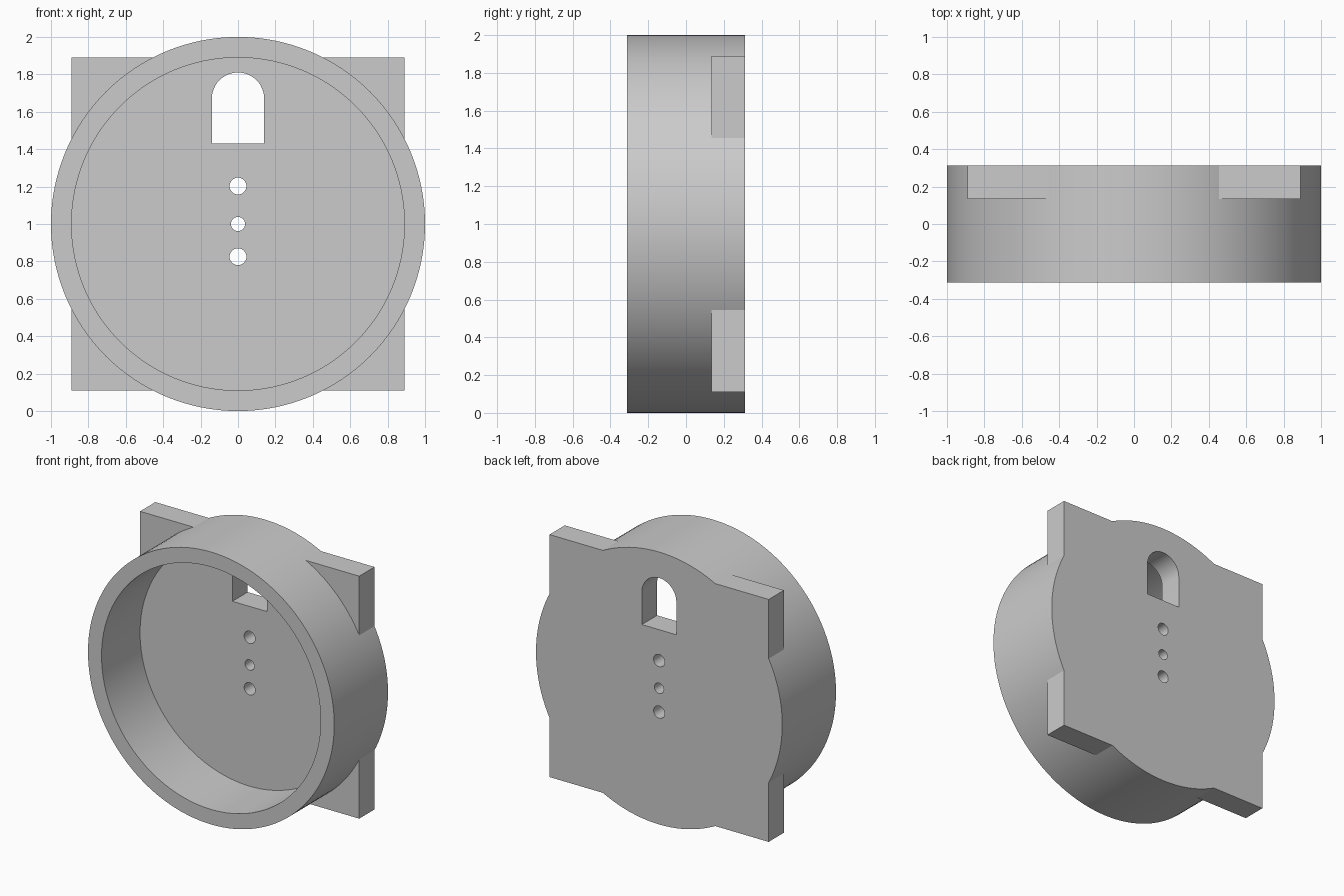
import bpy, bmesh, math
from mathutils import Vector

if "Cube" in bpy.data.objects:
    bpy.data.objects.remove(bpy.data.objects["Cube"], do_unlink=True)

HALF_DEPTH = 0.312      # half of the overall depth along y
PLATE_FRONT = 0.135     # y of the plate's front face, the floor of the cup
INNER = 0.89            # inner radius of the rim and half side of the plate
CENTRE = 1.0            # height of the rim's axis

grey = bpy.data.materials.new("plain_grey")
grey.use_nodes = True
colour = (0.6, 0.6, 0.6, 1)
grey.diffuse_color = colour
grey.node_tree.nodes["Principled BSDF"].inputs["Base Color"].default_value = colour


def arc(radius, z, steps, start=0.0, sweep=2 * math.pi, closed=True):
    """Points (x, z) along a circular arc."""
    count = steps if closed else steps + 1
    return [(radius * math.cos(start + sweep * i / steps),
             z + radius * math.sin(start + sweep * i / steps)) for i in range(count)]


def extrude(name, outline, y0, y1):
    """Solid from an (x, z) outline, extruded along y."""
    bm = bmesh.new()
    face = bm.faces.new([bm.verts.new((x, y0, z)) for x, z in outline])
    moved = bmesh.ops.extrude_face_region(bm, geom=[face])["geom"]
    verts = [v for v in moved if isinstance(v, bmesh.types.BMVert)]
    bmesh.ops.translate(bm, verts=verts, vec=Vector((0, y1 - y0, 0)))
    bmesh.ops.recalc_face_normals(bm, faces=bm.faces)
    mesh = bpy.data.meshes.new(name)
    bm.to_mesh(mesh)
    bm.free()
    mesh.materials.append(grey)
    obj = bpy.data.objects.new(name, mesh)
    bpy.context.collection.objects.link(obj)
    return obj


def combine(target, tool, operation):
    """Apply a boolean and discard the tool object."""
    tool.hide_render = True
    mod = target.modifiers.new(operation.title(), "BOOLEAN")
    mod.operation, mod.solver, mod.object = operation, "EXACT", tool
    bpy.ops.object.select_all(action="DESELECT")
    bpy.context.view_layer.objects.active = target
    target.select_set(True)
    bpy.ops.object.modifier_apply(modifier=mod.name)
    bpy.data.objects.remove(tool, do_unlink=True)


# Round drum joined to the square back plate
housing = extrude("round_housing", arc(1.0, CENTRE, 128), -HALF_DEPTH, HALF_DEPTH)
square = [(sx * INNER, CENTRE + sz * INNER)
          for sx, sz in ((-1, -1), (1, -1), (1, 1), (-1, 1))]
combine(housing, extrude("back_plate", square, PLATE_FRONT, HALF_DEPTH), "UNION")

# Round recess open to the front
combine(housing, extrude("recess_cutter", arc(INNER, CENTRE, 128), -0.5, PLATE_FRONT),
        "DIFFERENCE")

# Arched window through the plate
arch = arc(0.14, 1.67, 24, 0, math.pi, closed=False) + [(-0.14, 1.43), (0.14, 1.43)]
combine(housing, extrude("window_cutter", arch, 0, 0.5), "DIFFERENCE")

# Three round holes below the window
for height, radius in ((1.203, 0.045), (1.0, 0.038), (0.825, 0.045)):
    combine(housing, extrude("hole_cutter", arc(radius, height, 32), 0, 0.5), "DIFFERENCE")

bpy.ops.object.shade_smooth_by_angle(angle=math.radians(25))
